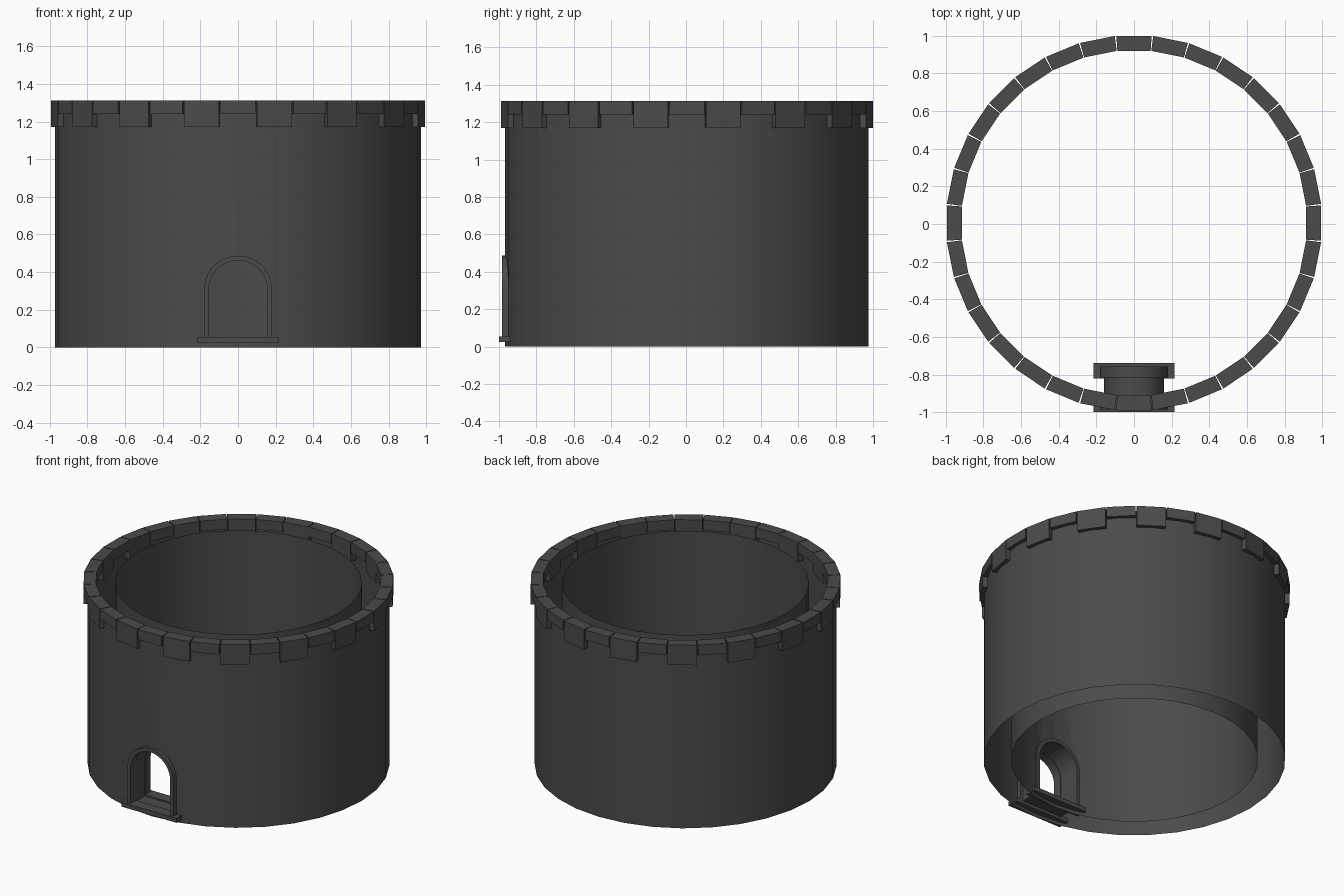
import bpy, bmesh, math
from mathutils import Matrix, Vector

if "Cube" in bpy.data.objects:
    bpy.data.objects.remove(bpy.data.objects["Cube"])

CY = 0.005            # tower axis offset (the sill reaches y = -1)
H = 1.29              # wall height
SPRING = 0.306        # height where the door arch begins
SILL_TOP = 0.055

stone = bpy.data.materials.new("dark_stone")
stone.diffuse_color = (0.07, 0.07, 0.07, 1)
stone.use_nodes = True
stone.node_tree.nodes["Principled BSDF"].inputs["Base Color"].default_value = stone.diffuse_color


def make(name, bm, smooth=False):
    bmesh.ops.recalc_face_normals(bm, faces=bm.faces)
    me = bpy.data.meshes.new(name)
    bm.to_mesh(me)
    bm.free()
    me.materials.append(stone)
    ob = bpy.data.objects.new(name, me)
    bpy.context.collection.objects.link(ob)
    if smooth:
        smooth_by_angle(ob)
    return ob


def smooth_by_angle(ob):
    bpy.ops.object.select_all(action='DESELECT')
    ob.select_set(True)
    bpy.context.view_layer.objects.active = ob
    bpy.ops.object.shade_smooth_by_angle(angle=math.radians(30))


def arch(r, base, n=20):
    pts = [(r, base)]
    pts += [(r * math.cos(math.pi * i / n), SPRING + r * math.sin(math.pi * i / n))
            for i in range(n + 1)]
    return pts + [(-r, base)]


def box(bm, x0, x1, y0, y1, z0, z1):
    m = Matrix.Translation(((x0 + x1) / 2, (y0 + y1) / 2, (z0 + z1) / 2)) \
        @ Matrix.Diagonal((x1 - x0, y1 - y0, z1 - z0, 1))
    return bmesh.ops.create_cube(bm, size=1, matrix=m)["verts"]


# Tower wall: outer and inner shells
bm = bmesh.new()
N = 32
rings = []
for r, z in ((0.972, 0), (0.972, H), (0.796, H), (0.796, 0)):
    rings.append([bm.verts.new((r * math.cos(2 * math.pi * i / N),
                                CY + r * math.sin(2 * math.pi * i / N), z)) for i in range(N)])
for k in range(4):
    a, b = rings[k], rings[(k + 1) % 4]
    for i in range(N):
        j = (i + 1) % N
        bm.faces.new((a[i], a[j], b[j], b[i]))
wall = make("tower_wall", bm)

# Doorway cutter
bm = bmesh.new()
pts = arch(0.16, 0.045)
f = bm.faces.new([bm.verts.new((x, -1.2, z)) for x, z in pts])
ext = bmesh.ops.extrude_face_region(bm, geom=[f])["geom"]
bmesh.ops.translate(bm, vec=(0, 0.7, 0),
                    verts=[v for v in ext if isinstance(v, bmesh.types.BMVert)])
cutter = make("doorway_cutter", bm)
cutter.hide_render = True

mod = wall.modifiers.new("doorway", 'BOOLEAN')
mod.operation = 'DIFFERENCE'
mod.solver = 'EXACT'
mod.object = cutter
bpy.context.view_layer.objects.active = wall
bpy.ops.object.modifier_apply(modifier=mod.name)
bpy.data.objects.remove(cutter)

# The wall is open between its shells at top and bottom
bm = bmesh.new()
bm.from_mesh(wall.data)
caps = [f for f in bm.faces if all(v.co.z < 0.001 for v in f.verts)
        or all(v.co.z > H - 0.001 for v in f.verts)]
bmesh.ops.delete(bm, geom=caps, context='FACES')
bm.to_mesh(wall.data)
bm.free()
smooth_by_angle(wall)

# Battlement: 32 blocks, alternately short and tall
bm = bmesh.new()
for i in range(32):
    z0 = 1.17 if i % 2 else 1.24
    verts = box(bm, -0.094, 0.094, 0.915, 0.995, z0, 1.312)
    for v in verts:
        if v.co.y < 0.95:
            v.co.x *= 0.94
    rot = Matrix.Translation((0, CY, 0)) @ Matrix.Rotation(i * math.pi / 16, 4, 'Z')
    bmesh.ops.transform(bm, matrix=rot, verts=verts)
make("battlement_blocks", bm)


# Arched door frames, outside and inside
def frame(name, y0, y1):
    bm = bmesh.new()
    loops = [[bm.verts.new((x, y, z)) for x, z in arch(r, SILL_TOP - 0.005)]
             for r, y in ((0.181, y0), (0.181, y1), (0.156, y1), (0.156, y0))]
    for k in range(4):
        a, b = loops[k], loops[(k + 1) % 4]
        for i in range(len(a) - 1):
            bm.faces.new((a[i], a[i + 1], b[i + 1], b[i]))
    for e in (0, -1):
        bm.faces.new([lp[e] for lp in loops])
    make(name, bm, smooth=True)


frame("door_frame_outer", -0.985, -0.92)
frame("door_frame_inner", -0.815, -0.757)

# Door sills
for name, y0, y1 in (("door_sill_outer", -1.0, -0.92), ("door_sill_inner", -0.82, -0.74)):
    bm = bmesh.new()
    box(bm, -0.216, 0.216, y0, y1, 0.024, SILL_TOP)
    make(name, bm)
